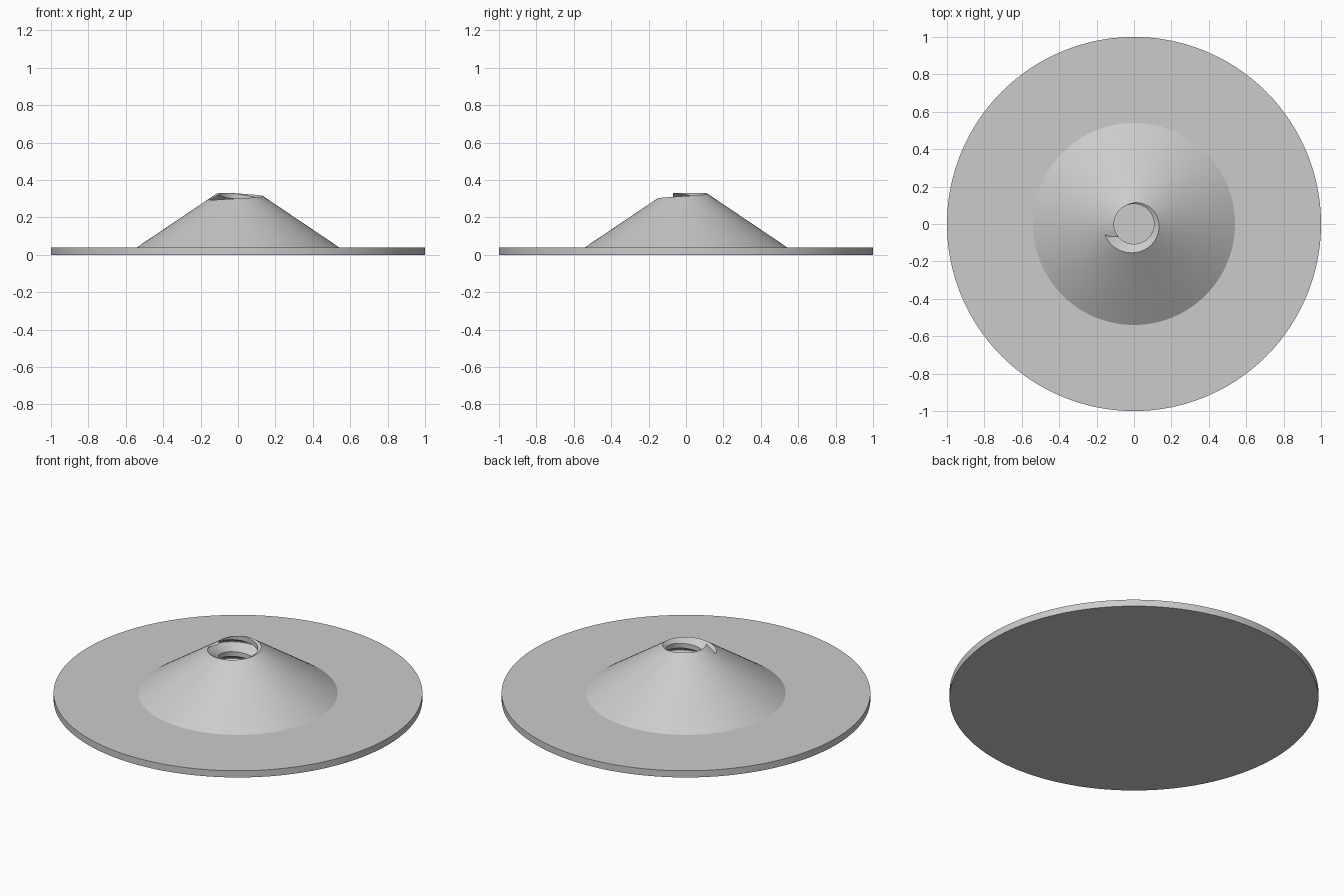
import bpy, bmesh, math
from mathutils import Matrix

cube = bpy.data.objects.get("Cube")
if cube:
    bpy.data.objects.remove(cube, do_unlink=True)

SEGMENTS = 128
MINOR, MAJOR = 0.107, 0.165      # thread radii
PITCH, CREST = 0.10, 0.005       # thread spacing and groove-bottom width
FLOOR, CEILING = 0.04, 0.45      # ends of the threaded cutter

grey = bpy.data.materials.new("light grey")
grey.use_nodes = True
colour = (0.6, 0.6, 0.6, 1)
grey.diffuse_color = colour
grey.node_tree.nodes["Principled BSDF"].inputs["Base Color"].default_value = colour


def finish(bm, name):
    bmesh.ops.recalc_face_normals(bm, faces=bm.faces)
    mesh = bpy.data.meshes.new(name)
    bm.to_mesh(mesh)
    bm.free()
    mesh.materials.append(grey)
    obj = bpy.data.objects.new(name, mesh)
    bpy.context.collection.objects.link(obj)
    return obj


def lathe(name, profile):
    bm = bmesh.new()
    rings = []
    for r, z in profile:
        rings.append([bm.verts.new(Matrix.Rotation(math.tau * i / SEGMENTS, 3, 'Z') @
                                   Matrix.Translation((r, 0, z)).translation)
                      for i in range(SEGMENTS)])
    for low, high in zip(rings, rings[1:]):
        for i in range(SEGMENTS):
            j = (i + 1) % SEGMENTS
            bm.faces.new((low[i], low[j], high[j], high[i]))
    bm.faces.new(rings[0][::-1])
    bm.faces.new(rings[-1])
    return finish(bm, name)


def threaded_column(name):
    # Helical V grooves: rows climb one pitch per turn and meet at the seam
    flank = (MAJOR - MINOR) * math.tan(math.radians(30))
    half = CREST / 2
    tooth = [(-half - flank, MINOR), (-half, MAJOR), (half, MAJOR), (half + flank, MINOR)]
    rows = [(0.2348 + k * PITCH + dz, r) for k in range(-4, 4) for dz, r in tooth]
    bm = bmesh.new()
    columns = []
    for i in range(SEGMENTS + 1):
        a = math.tau * i / SEGMENTS
        columns.append([bm.verts.new((r * math.cos(a), r * math.sin(a), z + PITCH * i / SEGMENTS))
                        for z, r in rows])
    for left, right in zip(columns, columns[1:]):
        for j in range(len(rows) - 1):
            bm.faces.new((left[j], right[j], right[j + 1], left[j + 1]))
    bmesh.ops.remove_doubles(bm, verts=bm.verts, dist=1e-5)
    bmesh.ops.triangulate(bm, faces=bm.faces)
    # Trim both ends flat and cap them
    for z, direction in ((FLOOR, -1), (CEILING, 1)):
        bmesh.ops.bisect_plane(bm, geom=bm.verts[:] + bm.edges[:] + bm.faces[:], dist=1e-6,
                               plane_co=(0, 0, z), plane_no=(0, 0, direction), clear_outer=True)
        rim = [e for e in bm.edges if e.is_boundary
               and all(abs(v.co.z - z) < 1e-4 for v in e.verts)]
        bmesh.ops.triangle_fill(bm, edges=rim, use_beauty=True)
    return finish(bm, name)


# Flat disc rising into a cone
body = lathe("flanged_cone", [(1, 0), (1, 0.04), (0.54, 0.04), (0.11, 0.33)])

# Threaded socket cut down from the tip
cutter = threaded_column("socket_cutter")
cutter.hide_render = True
cut = body.modifiers.new("socket", 'BOOLEAN')
cut.operation = 'DIFFERENCE'
cut.solver = 'EXACT'
cut.object = cutter

bpy.ops.object.select_all(action='DESELECT')
body.select_set(True)
bpy.context.view_layer.objects.active = body
bpy.ops.object.modifier_apply(modifier=cut.name)
bpy.data.objects.remove(cutter, do_unlink=True)
bpy.ops.object.shade_smooth_by_angle(angle=math.radians(30))
